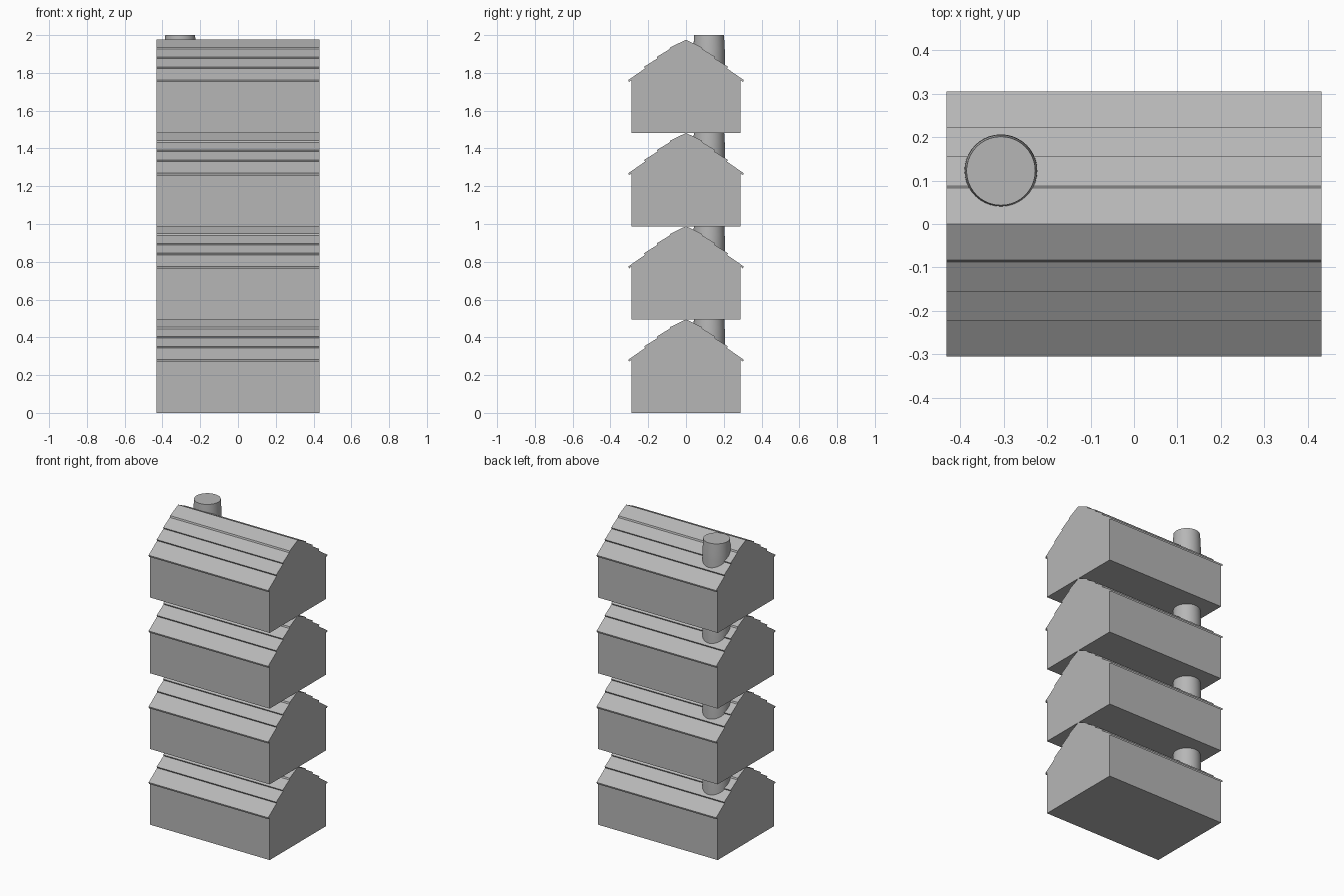
import bpy, bmesh, math

if "Cube" in bpy.data.objects:
    bpy.data.objects.remove(bpy.data.objects["Cube"])

STEP = 0.4935      # height of one storey
HALF_X = 0.431

# half cross-section of a house: wall, eave, overlapping roof boards, ridge
HALF = [(0.289, 0), (0.289, 0.281), (0.302, 0.271), (0.305, 0.282),
        (0.217, 0.343), (0.222, 0.352), (0.151, 0.396), (0.155, 0.404),
        (0.087, 0.445), (0.083, 0.455)]
PROFILE = HALF + [(0, 0.495)] + [(-y, z) for y, z in reversed(HALF)]

grey = bpy.data.materials.new("mid_grey")
grey.diffuse_color = (0.47, 0.47, 0.47, 1)
grey.use_nodes = True
grey.node_tree.nodes["Principled BSDF"].inputs["Base Color"].default_value = grey.diffuse_color


def finish(name, bm):
    bmesh.ops.recalc_face_normals(bm, faces=bm.faces)
    mesh = bpy.data.meshes.new(name)
    bm.to_mesh(mesh)
    bm.free()
    mesh.materials.append(grey)
    obj = bpy.data.objects.new(name, mesh)
    bpy.context.collection.objects.link(obj)
    return obj


def house(name, z0):
    bm = bmesh.new()
    face = bm.faces.new([bm.verts.new((-HALF_X, y, z0 + z)) for y, z in PROFILE])
    ext = bmesh.ops.extrude_face_region(bm, geom=[face], use_keep_orig=True)
    verts = [g for g in ext["geom"] if isinstance(g, bmesh.types.BMVert)]
    bmesh.ops.translate(bm, verts=verts, vec=(2 * HALF_X, 0, 0))
    return finish(name, bm)


def chimney(name, z0, sides=40):
    # slightly swelling round flue
    bm = bmesh.new()
    rings = []
    for r, z in [(0.084, 0.30), (0.084, 0.41), (0.083, 0.45), (0.079, 0.5195)]:
        rings.append([bm.verts.new((-0.306 + r * math.cos(2 * math.pi * i / sides),
                                    0.122 + r * math.sin(2 * math.pi * i / sides),
                                    z0 + z)) for i in range(sides)])
    for a, b in zip(rings, rings[1:]):
        for i in range(sides):
            j = (i + 1) % sides
            bm.faces.new((a[i], a[j], b[j], b[i]))
    bm.faces.new(rings[0])
    bm.faces.new(rings[-1])
    obj = finish(name, bm)
    bpy.ops.object.select_all(action='DESELECT')
    obj.select_set(True)
    bpy.context.view_layer.objects.active = obj
    bpy.ops.object.shade_smooth_by_angle(angle=math.radians(30))


# four stacked houses
for k in range(4):
    house(f"house_{k + 1}", k * STEP)
    chimney(f"chimney_{k + 1}", k * STEP)
